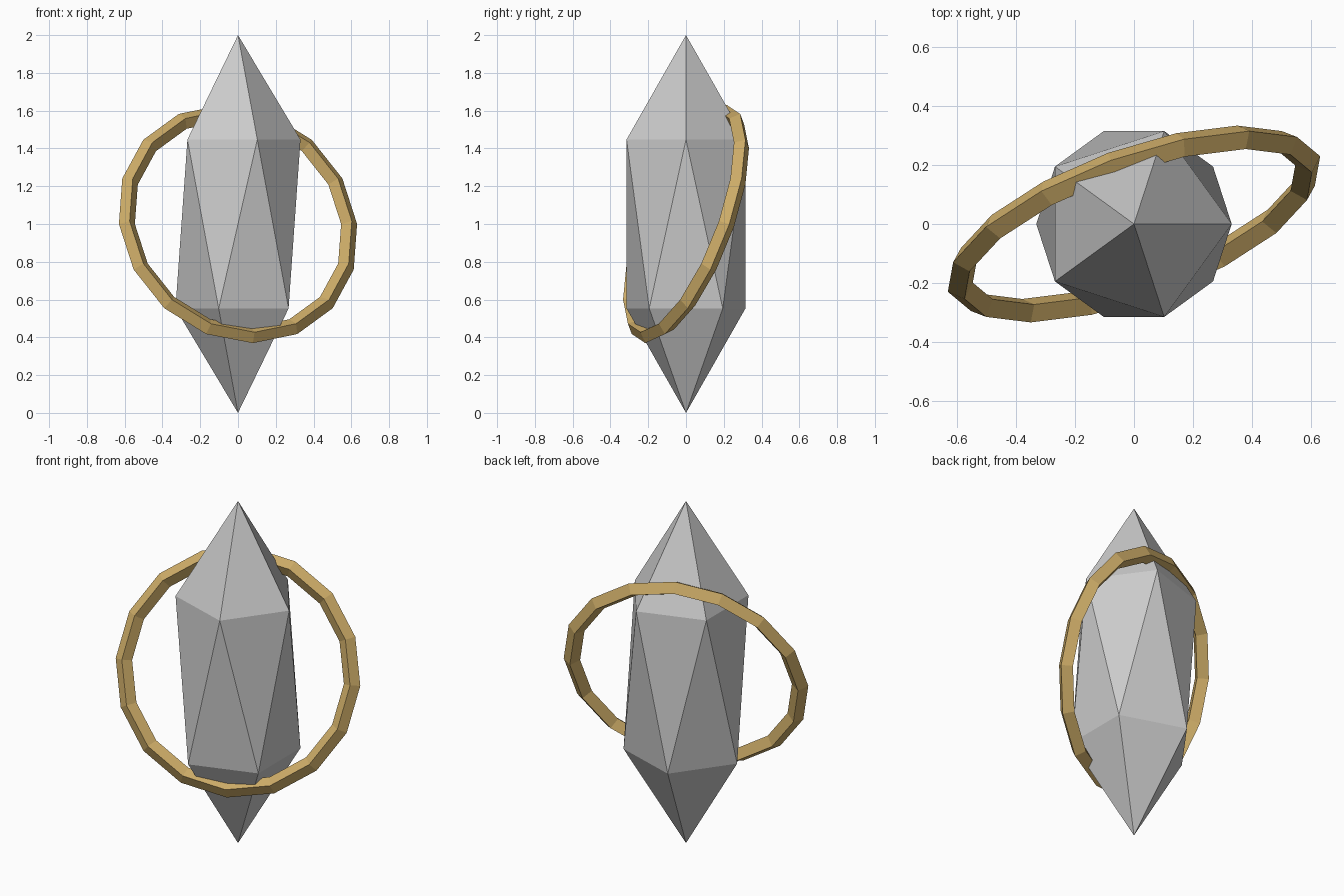
import bpy
from math import radians

if "Cube" in bpy.data.objects:
    bpy.data.objects.remove(bpy.data.objects["Cube"])


def flat_material(name, colour):
    mat = bpy.data.materials.new(name)
    mat.diffuse_color = (*colour, 1.0)
    mat.use_nodes = True
    mat.node_tree.nodes["Principled BSDF"].inputs["Base Color"].default_value = mat.diffuse_color
    return mat


grey = flat_material("crystal grey", (0.60, 0.60, 0.60))
gold = flat_material("gold", (0.62, 0.42, 0.14))

# Crystal: a stretched icosahedron standing on its point
bpy.ops.mesh.primitive_ico_sphere_add(subdivisions=1, radius=1, location=(0, 0, 1))
crystal = bpy.context.object
crystal.name = "crystal"
crystal.scale = (0.37, 0.37, 1.0)
crystal.data.materials.append(grey)

# Tilted ring with a diamond cross-section
bpy.ops.mesh.primitive_torus_add(
    major_segments=16, minor_segments=4, major_radius=0.626, minor_radius=0.045,
    location=(0, 0, 1), rotation=(radians(70), 0, radians(20)))
ring = bpy.context.object
ring.name = "ring"
ring.data.materials.append(gold)

for obj in (crystal, ring):
    obj.data.shade_flat()
